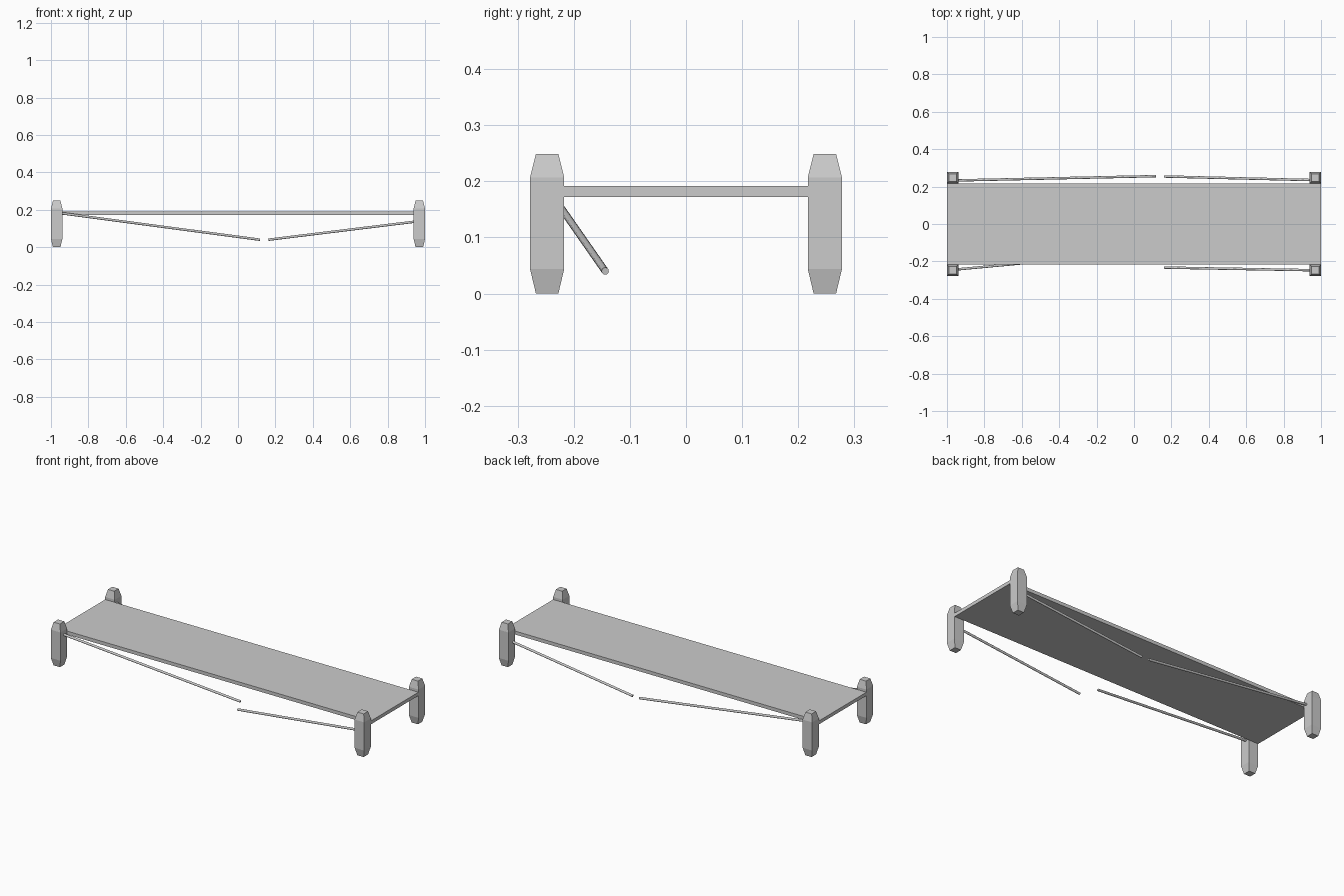
import bpy, bmesh
from mathutils import Vector

if "Cube" in bpy.data.objects:
    bpy.data.objects.remove(bpy.data.objects["Cube"])


def finish(bm, name):
    bmesh.ops.recalc_face_normals(bm, faces=bm.faces)
    me = bpy.data.meshes.new(name)
    bm.to_mesh(me)
    bm.free()
    ob = bpy.data.objects.new(name, me)
    bpy.context.collection.objects.link(ob)
    return ob


def post(name, x, y):
    # square post tapering at both ends: (z, half width) rings
    bm = bmesh.new()
    rings = []
    for z, h in [(0, 0.02), (0.044, 0.0305), (0.207, 0.0305), (0.249, 0.02)]:
        rings.append([bm.verts.new((x + sx * h, y + sy * h, z))
                      for sx, sy in ((-1, -1), (1, -1), (1, 1), (-1, 1))])
    for a, b in zip(rings, rings[1:]):
        for i in range(4):
            j = (i + 1) % 4
            bm.faces.new((a[i], a[j], b[j], b[i]))
    bm.faces.new(rings[0][::-1])
    bm.faces.new(rings[-1])
    return finish(bm, name)


def rod(name, a, b, radius=0.0065):
    # thin cylinder between two points
    a, b = Vector(a), Vector(b)
    d = b - a
    bm = bmesh.new()
    bmesh.ops.create_cone(bm, cap_ends=True, segments=12, radius1=radius,
                          radius2=radius, depth=d.length)
    ob = finish(bm, name)
    ob.location = (a + b) / 2
    ob.rotation_mode = 'QUATERNION'
    ob.rotation_quaternion = d.to_track_quat('Z', 'Y')
    return ob


# flat deck
bm = bmesh.new()
bmesh.ops.create_cube(bm, size=1)
bmesh.ops.scale(bm, vec=(2, 0.434, 0.02), verts=bm.verts)
bmesh.ops.translate(bm, vec=(0, 0, 0.182), verts=bm.verts)
finish(bm, "deck")

# corner posts
for sx, nx in ((-1, "left"), (1, "right")):
    for sy, ny in ((-1, "front"), (1, "back")):
        post(f"{ny}_{nx}_post", sx * 0.9695, sy * 0.2475)

# sagging broken side rods
rod("front_left_rod", (-0.95, -0.243, 0.182), (0.117, -0.144, 0.040))
rod("front_right_rod", (0.95, -0.247, 0.137), (0.162, -0.233, 0.040))
rod("back_left_rod", (-0.95, 0.233, 0.182), (0.117, 0.256, 0.040))
rod("back_right_rod", (0.95, 0.235, 0.137), (0.162, 0.254, 0.040))
